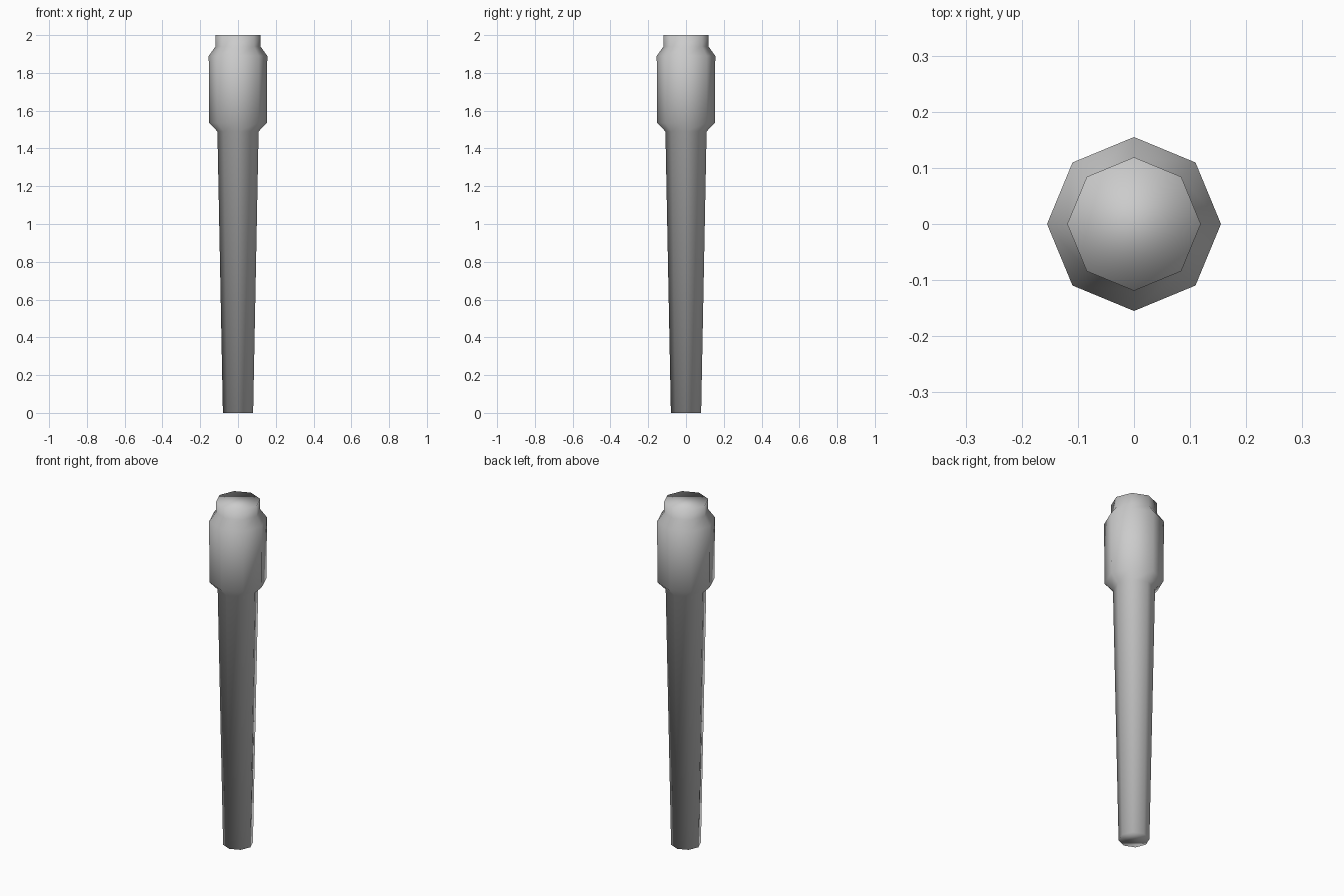
import bpy, bmesh
from math import cos, sin, pi

if "Cube" in bpy.data.objects:
    bpy.data.objects.remove(bpy.data.objects["Cube"])

SIDES = 8
# (radius, height) profile: tapered shaft, flared grip, short neck
PROFILE = [(0.08, 0), (0.109, 1.49), (0.153, 1.535),
           (0.155, 1.89), (0.119, 1.94), (0.119, 2.0)]


def lathe(name, profile, sides):
    bm = bmesh.new()
    rings = [[bm.verts.new((r * cos(2 * pi * i / sides), r * sin(2 * pi * i / sides), z))
              for i in range(sides)] for r, z in profile]
    for low, high in zip(rings, rings[1:]):
        for i in range(sides):
            j = (i + 1) % sides
            bm.faces.new((low[i], low[j], high[j], high[i]))
    # end caps
    bm.faces.new(rings[0][::-1])
    bm.faces.new(rings[-1])
    for f in bm.faces:
        f.smooth = True
    mesh = bpy.data.meshes.new(name)
    bm.to_mesh(mesh)
    bm.free()
    obj = bpy.data.objects.new(name, mesh)
    bpy.context.collection.objects.link(obj)
    return obj


# Whole post with its thick upper collar, smooth shaded throughout
lathe("tapered_post", PROFILE, SIDES)
